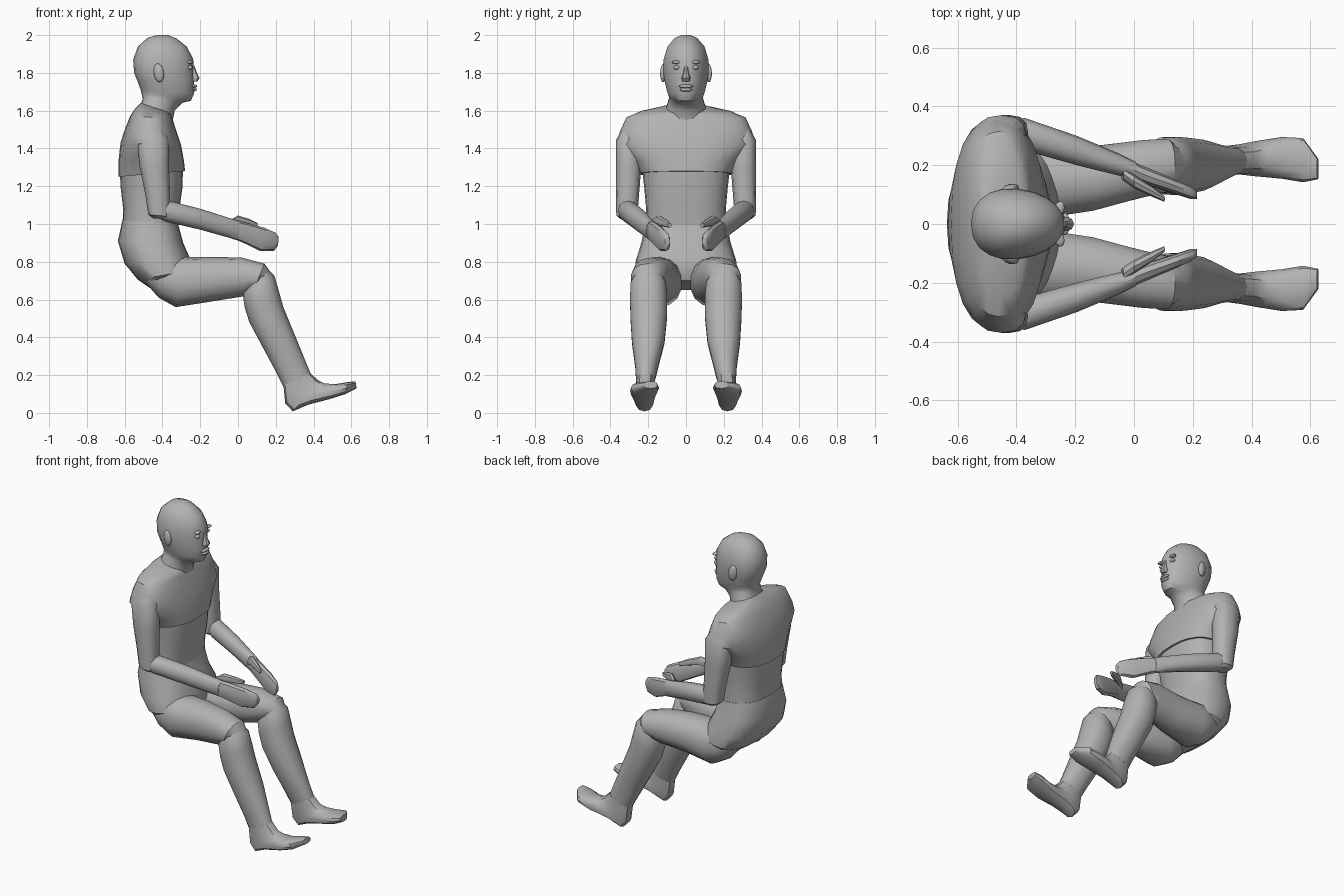
import bpy, bmesh, math
from mathutils import Vector, Matrix

skin = bpy.data.materials.new("plain grey")
skin.diffuse_color = (0.45, 0.45, 0.45, 1)


def finish(name, bm, angle=38):
    bmesh.ops.recalc_face_normals(bm, faces=bm.faces)
    me = bpy.data.meshes.new(name)
    bm.to_mesh(me)
    bm.free()
    me.materials.append(skin)
    ob = bpy.data.objects.new(name, me)
    bpy.context.collection.objects.link(ob)
    bpy.ops.object.select_all(action='DESELECT')
    ob.select_set(True)
    bpy.context.view_layer.objects.active = ob
    bpy.ops.object.shade_smooth_by_angle(angle=math.radians(angle))
    return ob


def power(v, p):
    return math.copysign(abs(v) ** (2 / p), v)


def loft(name, rings, n=12, p=2.2, taper=0.0, side=1):
    """Each ring: back x, back z, front x, front z, centre y, half width."""
    bm = bmesh.new()
    loops = []
    for ax, az, bx, bz, y, w in rings:
        a, b = Vector((ax, y * side, az)), Vector((bx, y * side, bz))
        loop = []
        for i in range(n):
            t = 2 * math.pi * i / n
            c, s = power(math.cos(t), p), power(math.sin(t), p)
            co = (a + b) / 2 + (b - a) / 2 * c
            co.y += w * s * (1 - taper * c) * side
            loop.append(bm.verts.new(co))
        loops.append(loop)
    for l0, l1 in zip(loops, loops[1:]):
        for i in range(n):
            j = (i + 1) % n
            bm.faces.new((l0[i], l0[j], l1[j], l1[i]))
    bm.faces.new(loops[0])
    bm.faces.new(loops[-1])
    return finish(name, bm)


def blob(name, centre, size, tilt=0.0, turn=0.0):
    bm = bmesh.new()
    bmesh.ops.create_uvsphere(bm, u_segments=12, v_segments=8, radius=1)
    m = (Matrix.Translation(centre) @ Matrix.Rotation(turn, 4, 'Z')
         @ Matrix.Rotation(tilt, 4, 'Y') @ Matrix.Diagonal((*size, 1)))
    bmesh.ops.transform(bm, matrix=m, verts=bm.verts)
    return finish(name, bm, 60)


# Head and neck
loft("head", [
    (-.43, 2.0, -.37, 2.0, 0, .025), (-.48, 1.985, -.325, 1.982, 0, .06),
    (-.53, 1.94, -.272, 1.94, 0, .098), (-.555, 1.87, -.237, 1.875, 0, .118),
    (-.55, 1.80, -.236, 1.81, 0, .12), (-.53, 1.75, -.232, 1.75, 0, .112),
    (-.515, 1.71, -.232, 1.69, 0, .10), (-.511, 1.69, -.25, 1.652, 0, .09),
    (-.508, 1.68, -.295, 1.642, 0, .09), (-.505, 1.66, -.335, 1.60, 0, .098),
    (-.52, 1.62, -.345, 1.55, 0, .112)], n=20, p=2.15, taper=.14)
loft("nose", [
    (-.26, 1.84, -.232, 1.84, 0, .010), (-.26, 1.80, -.217, 1.80, 0, .014),
    (-.26, 1.775, -.204, 1.772, 0, .024), (-.26, 1.755, -.215, 1.755, 0, .02)], n=8)
blob("upper_lip", (-.235, 0, 1.729), (.018, .038, .010))
blob("lower_lip", (-.236, 0, 1.711), (.018, .033, .010))
for s, tag in ((1, "left"), (-1, "right")):
    blob(tag + "_eyelid", (-.258, s * .045, 1.828), (.016, .024, .012), turn=-s * .4)
    blob(tag + "_brow", (-.258, s * .045, 1.856), (.019, .034, .010), turn=-s * .4)
    blob(tag + "_ear", (-.42, s * .12, 1.80), (.028, .016, .05), tilt=-.15, turn=s * .25)

# Torso
loft("chest", [
    (-.515, 1.64, -.362, 1.59, 0, .11), (-.545, 1.61, -.355, 1.58, 0, .24),
    (-.572, 1.57, -.348, 1.56, 0, .315), (-.603, 1.49, -.325, 1.49, 0, .35),
    (-.622, 1.43, -.302, 1.42, 0, .362), (-.632, 1.34, -.287, 1.34, 0, .285),
    (-.632, 1.25, -.28, 1.28, 0, .243)], n=24, p=2.4)
loft("abdomen", [
    (-.625, 1.28, -.292, 1.30, 0, .232), (-.622, 1.20, -.293, 1.20, 0, .222),
    (-.608, 1.08, -.31, 1.08, 0, .211), (-.612, .98, -.317, .98, 0, .215)], n=24, p=2.5)
loft("pelvis", [
    (-.612, 1.02, -.317, 1.0, 0, .216), (-.636, .91, -.29, .90, 0, .235),
    (-.60, .79, -.255, .82, 0, .266), (-.53, .705, -.25, .755, 0, .27),
    (-.45, .65, -.27, .70, 0, .20)], n=24, p=2.5)

for s, tag in ((1, "left"), (-1, "right")):
    # Arms
    loft(tag + "_upper_arm", [
        (-.50, 1.50, -.40, 1.50, .30, .04), (-.535, 1.44, -.367, 1.45, .304, .066),
        (-.52, 1.30, -.365, 1.30, .304, .067), (-.49, 1.15, -.36, 1.15, .31, .061),
        (-.475, 1.05, -.36, 1.04, .313, .056), (-.45, 1.03, -.38, 1.025, .313, .035)],
        p=2.4, side=s)
    loft(tag + "_forearm", [
        (-.45, 1.045, -.43, 1.12, .32, .035), (-.38, 1.012, -.36, 1.122, .305, .055),
        (-.20, .97, -.19, 1.078, .25, .05), (-.05, .928, -.04, 1.03, .20, .037),
        (0, .912, .01, 1.015, .18, .032)], side=s)
    loft(tag + "_hand", [
        (-.03, .925, -.02, 1.02, .19, .031), (.04, .895, .05, 1.005, .162, .03),
        (.12, .856, .14, .98, .13, .025), (.19, .858, .20, .953, .105, .021),
        (.212, .885, .215, .93, .098, .013)], n=10, p=2.5, side=s)
    loft(tag + "_thumb", [
        (-.045, .97, -.035, 1.025, .17, .02), (0, .99, 0, 1.045, .145, .023),
        (.06, .985, .065, 1.025, .11, .018), (.10, .98, .105, 1.005, .086, .01)],
        n=8, side=s)
    # Legs
    loft(tag + "_thigh", [
        (-.49, .69, -.42, .82, .14, .09), (-.42, .61, -.32, .83, .145, .12),
        (-.33, .56, -.26, .825, .147, .127), (-.15, .588, -.13, .826, .155, .112),
        (.03, .617, .02, .822, .187, .10), (.08, .645, .14, .79, .20, .092),
        (.10, .67, .18, .735, .20, .06)], n=14, side=s)
    loft(tag + "_lower_leg", [
        (.06, .72, .14, .775, .20, .06), (.025, .63, .192, .728, .20, .096),
        (.035, .56, .215, .65, .198, .10), (.06, .48, .24, .56, .197, .10),
        (.135, .34, .302, .41, .20, .088), (.205, .21, .355, .28, .208, .062),
        (.24, .14, .388, .20, .215, .05)], n=14, side=s)
    loft(tag + "_foot", [
        (.24, .15, .383, .21, .215, .05), (.25, .05, .42, .176, .217, .05),
        (.29, .008, .435, .167, .22, .052), (.37, .043, .46, .155, .222, .06),
        (.485, .073, .52, .153, .225, .071), (.57, .10, .58, .163, .217, .075),
        (.628, .13, .622, .167, .188, .036)], n=12, p=2.5, side=s)
